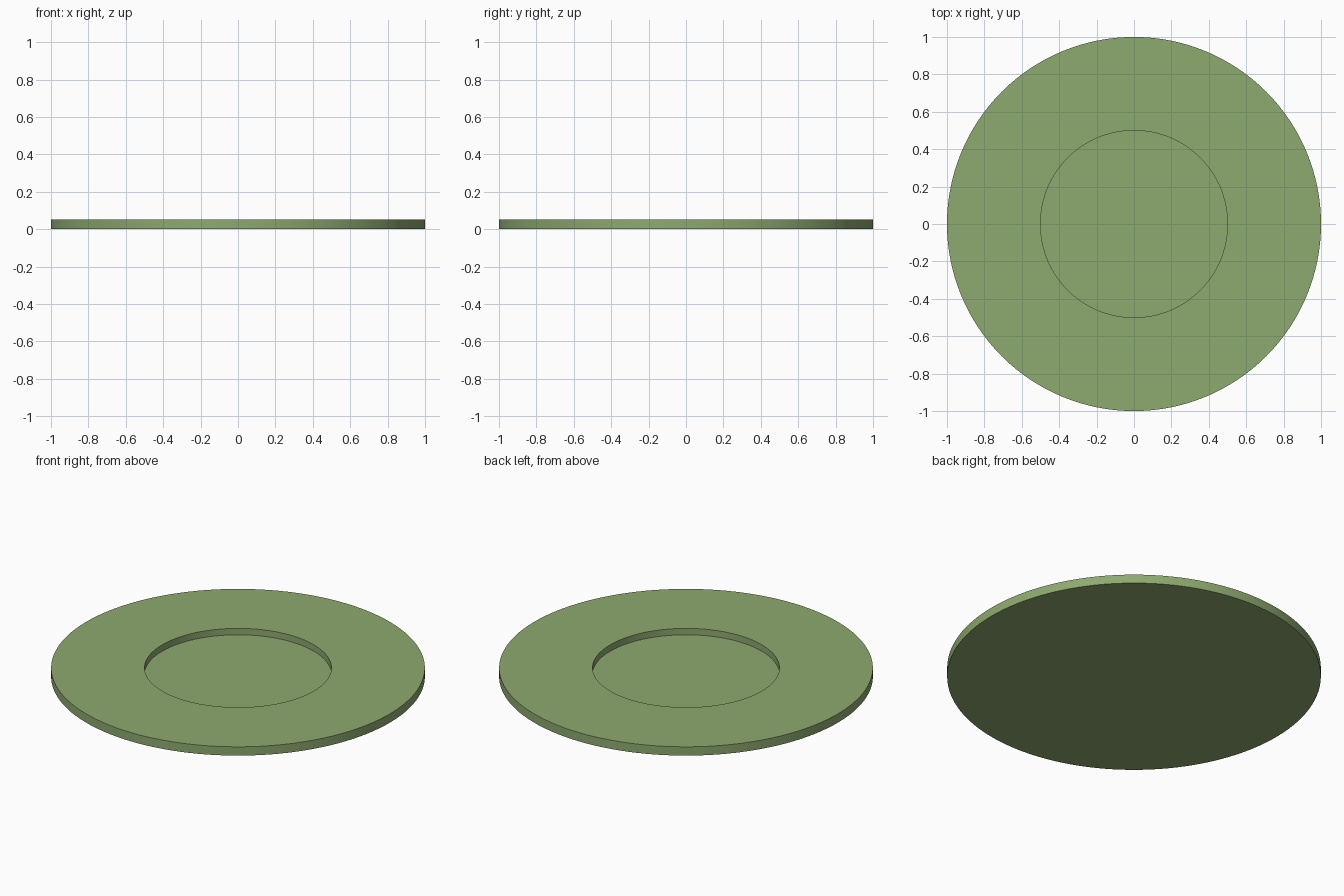
import bpy, bmesh
from math import cos, sin, tau

if "Cube" in bpy.data.objects:
    bpy.data.objects.remove(bpy.data.objects["Cube"])

SEGMENTS = 128
HEIGHT = 0.052
FLOOR = 0.014

# Profile (radius, z) from the underside, up the rim and down into the recess
profile = [(1.0, 0.0), (1.0, HEIGHT), (0.5, HEIGHT), (0.5, FLOOR)]

bm = bmesh.new()
rings = [[bm.verts.new((r * cos(tau * i / SEGMENTS), r * sin(tau * i / SEGMENTS), z))
          for i in range(SEGMENTS)] for r, z in profile]

# Walls and top ring
for a, b in zip(rings, rings[1:]):
    for i in range(SEGMENTS):
        j = (i + 1) % SEGMENTS
        bm.faces.new((a[i], a[j], b[j], b[i]))

# Underside and recess floor
bm.faces.new(rings[0][::-1])
bm.faces.new(rings[-1])

mesh = bpy.data.meshes.new("recessed_disc")
bm.to_mesh(mesh)
bm.free()
disc = bpy.data.objects.new("recessed_disc", mesh)
bpy.context.collection.objects.link(disc)

# Green finish
green = bpy.data.materials.new("green")
green.diffuse_color = (0.27, 0.40, 0.16, 1.0)
green.use_nodes = True
green.node_tree.nodes["Principled BSDF"].inputs["Base Color"].default_value = green.diffuse_color
mesh.materials.append(green)

# Smooth round walls, crisp rims
bpy.context.view_layer.objects.active = disc
disc.select_set(True)
bpy.ops.object.shade_smooth_by_angle()
